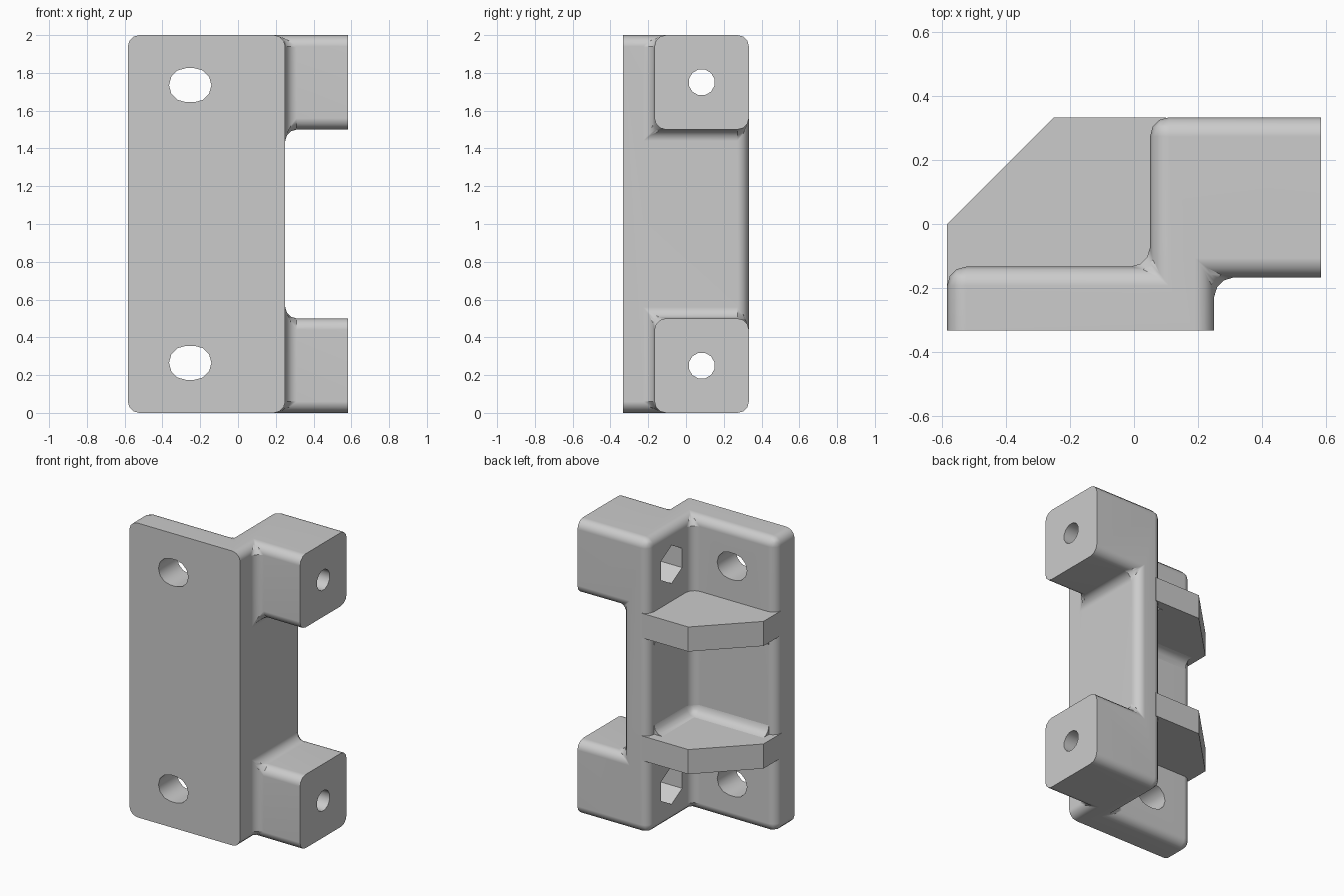
import bpy, bmesh, math
from mathutils import Vector

if "Cube" in bpy.data.objects:
    bpy.data.objects.remove(bpy.data.objects["Cube"], do_unlink=True)

grey = bpy.data.materials.new("plain_grey")
grey.use_nodes = True
grey.diffuse_color = (0.6, 0.6, 0.6, 1)
grey.node_tree.nodes["Principled BSDF"].inputs["Base Color"].default_value = (0.6, 0.6, 0.6, 1)

X0, X1 = -0.583, 0.583        # overall width
Y0, Y1 = -0.333, 0.333        # overall depth
WEB_IN, WEB_OUT = 0.05, 0.25  # upright web
PLATE_BACK, BLOCK_FRONT = -0.133, -0.167
R = 0.06                      # edge rounding


def finish(bm, name):
    bmesh.ops.recalc_face_normals(bm, faces=bm.faces[:])
    mesh = bpy.data.meshes.new(name)
    bm.to_mesh(mesh)
    bm.free()
    mesh.materials.append(grey)
    ob = bpy.data.objects.new(name, mesh)
    bpy.context.scene.collection.objects.link(ob)
    return ob


def prism(name, pts, axis, a, b, bevel=0):
    """Extrude a flat outline along one axis from a to b."""
    place = {"x": lambda p, t: (t, p[0], p[1]),
             "y": lambda p, t: (p[0], t, p[1]),
             "z": lambda p, t: (p[0], p[1], t)}[axis]
    bm = bmesh.new()
    low, high = ([bm.verts.new(place(p, t)) for p in pts] for t in (a, b))
    bm.faces.new(low)
    bm.faces.new(high)
    for i in range(len(pts)):
        j = (i + 1) % len(pts)
        bm.faces.new((low[i], low[j], high[j], high[i]))
    bmesh.ops.recalc_face_normals(bm, faces=bm.faces[:])
    if bevel:
        bmesh.ops.bevel(bm, geom=bm.edges[:], offset=bevel, segments=3,
                        profile=0.5, affect="EDGES")
    return finish(bm, name)


def ring(cx, cy, r, n, start=0.0):
    return [(cx + r * math.cos(start + math.tau * i / n),
             cy + r * math.sin(start + math.tau * i / n)) for i in range(n)]


def slot(cx, cy, r, half):
    pts = []
    for side in (0, 1):
        for i in range(7):
            a = -math.pi / 2 + math.pi * (side + i / 6)
            pts.append((cx + (half, -half)[side] + r * math.cos(a), cy + r * math.sin(a)))
    return pts


def activate(ob):
    bpy.ops.object.select_all(action="DESELECT")
    ob.select_set(True)
    bpy.context.view_layer.objects.active = ob


def cut(ob, cutter):
    mod = ob.modifiers.new("cut", "BOOLEAN")
    mod.operation, mod.solver, mod.object = "DIFFERENCE", "EXACT", cutter
    activate(ob)
    bpy.ops.object.modifier_apply(modifier=mod.name)
    bpy.data.objects.remove(cutter, do_unlink=True)


def smooth(ob):
    activate(ob)
    bpy.ops.object.shade_smooth_by_angle(angle=math.radians(32))
    ob.modifiers.new("even_shading", "WEIGHTED_NORMAL").keep_sharp = True


# Bracket body: plate, web and two blocks as the skin of a coarse cell grid
xs = (X0, WEB_IN, WEB_OUT, X1)
ys = (Y0, BLOCK_FRONT, PLATE_BACK, Y1)
zs = (0, 0.5, 1.5, 2)


def solid(c):
    if min(c) < 0 or max(c) > 2:
        return False
    i, j, k = c
    return (j < 2, True, j > 0 and k != 1)[i]


bm = bmesh.new()
cells = [(i, j, k) for i in range(3) for j in range(3) for k in range(3)]
for c in filter(solid, cells):
    for ax in range(3):
        for side in (0, 1):
            near = list(c)
            near[ax] += 2 * side - 1
            if solid(near):
                continue
            corners = []
            for u, v in ((0, 0), (1, 0), (1, 1), (0, 1)):
                n = list(c)
                n[ax] += side
                n[(ax + 1) % 3] += u
                n[(ax + 2) % 3] += v
                corners.append(bm.verts.new((xs[n[0]], ys[n[1]], zs[n[2]])))
            bm.faces.new(corners)
bmesh.ops.remove_doubles(bm, verts=bm.verts[:], dist=0.001)
bmesh.ops.recalc_face_normals(bm, faces=bm.faces[:])
bmesh.ops.dissolve_limit(bm, angle_limit=0.01, verts=bm.verts[:], edges=bm.edges[:])


# Round everything but the mounting face and the block ends
def is_sharp(e):
    return (all(v.co.y < Y0 + 0.001 for v in e.verts)
            or all(v.co.x > X1 - 0.001 for v in e.verts))


bmesh.ops.bevel(bm, geom=[e for e in bm.edges if not is_sharp(e)], offset=R,
                segments=3, profile=0.5, affect="EDGES")
body = finish(bm, "bracket_body")

# Screw slots, bolt holes and hexagonal nut pockets
for z_slot, z_bolt in ((0.265, 0.25), (1.735, 1.75)):
    cut(body, prism("slot_cutter", slot(-0.253, z_slot, 0.09, 0.022), "y", -0.5, 0.1))
    cut(body, prism("nut_cutter", ring(0.083, z_bolt, 0.13, 6, math.pi / 2), "x", -0.2, 0.25))
    cut(body, prism("bolt_cutter", ring(0.083, z_bolt, 0.07, 12, math.pi / 12), "x", 0.1, 0.8))
smooth(body)

# Gusset ribs with a slanted outer corner
gusset = [(0.1, Y1), (-0.25, Y1), (X0, 0), (X0, -0.2), (0.1, -0.2)]
for name, z in (("lower_rib", 0.5), ("upper_rib", 1.333)):
    prism(name, gusset, "z", z, z + 0.167)

# Concave fillets around the bay between the ribs
bay = [(WEB_IN, 0.27), (-0.25, 0.27), (-0.53, 0), (-0.53, PLATE_BACK), (WEB_IN, PLATE_BACK)]
fillets = prism("bay_fillets", bay, "z", 0.667, 1.333)
box = [(-1, PLATE_BACK), (WEB_IN, PLATE_BACK), (WEB_IN, 1), (-1, 1)]
cut(fillets, prism("bay_cutter", box, "z", 0.667, 1.333, bevel=R))
smooth(fillets)
